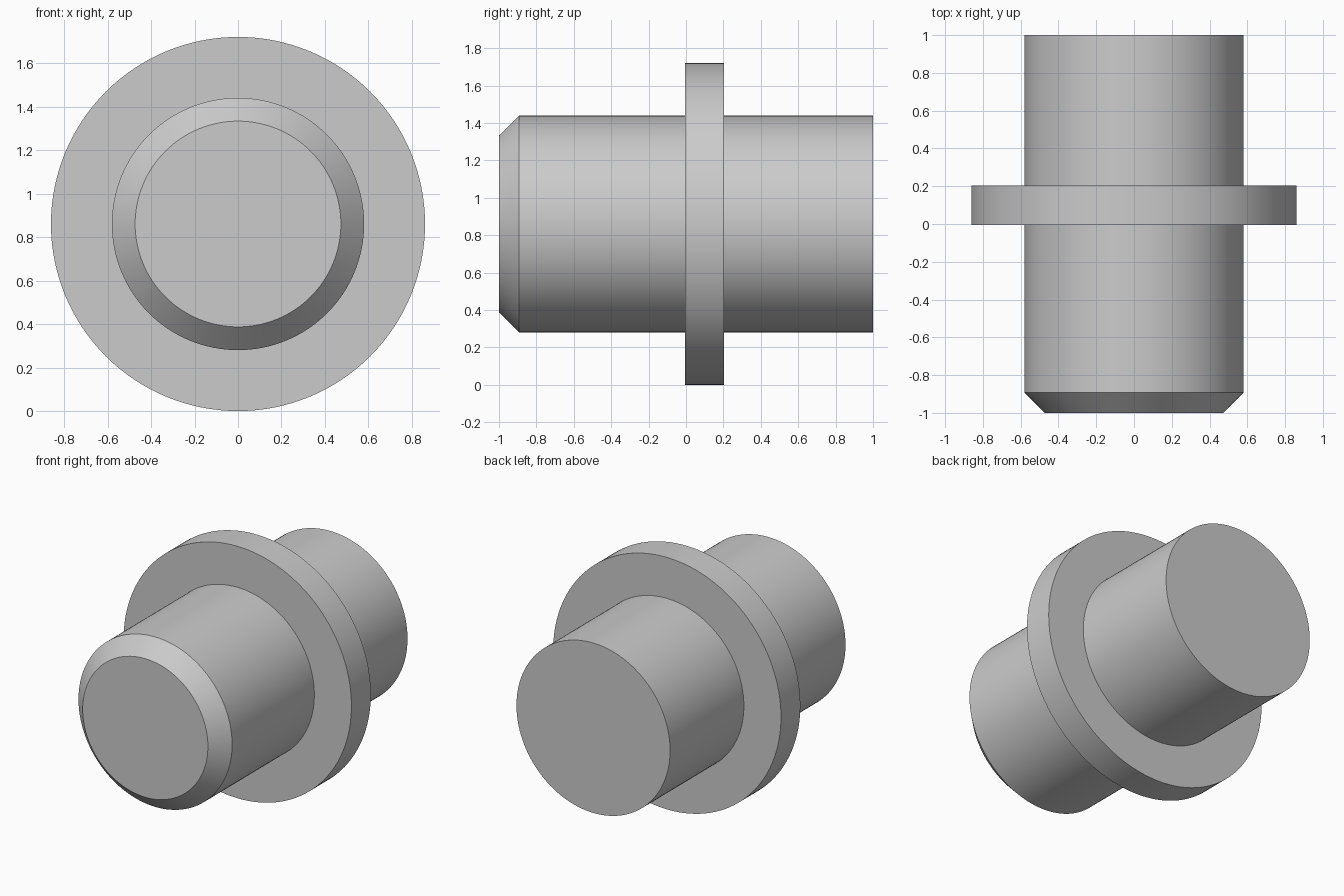
import bpy, bmesh, math
from mathutils import Matrix, Vector

cube = bpy.data.objects.get("Cube")
if cube:
    bpy.data.objects.remove(cube, do_unlink=True)

AXIS_Z = 0.86
SEGMENTS = 128

steel = bpy.data.materials.new("plain grey")
steel.use_nodes = True
grey = (0.6, 0.6, 0.6, 1)
steel.diffuse_color = grey
steel.node_tree.nodes["Principled BSDF"].inputs["Base Color"].default_value = grey


def turned_part(name, profile):
    """Lathe a (radius, y) profile around the horizontal shaft axis."""
    bm = bmesh.new()
    rings = []
    for radius, y in profile:
        ring = []
        for i in range(SEGMENTS):
            a = math.tau * i / SEGMENTS
            ring.append(bm.verts.new((radius * math.cos(a), y, AXIS_Z + radius * math.sin(a))))
        rings.append(ring)
    for lower, upper in zip(rings, rings[1:]):
        for i in range(SEGMENTS):
            j = (i + 1) % SEGMENTS
            bm.faces.new((lower[i], lower[j], upper[j], upper[i]))
    bm.faces.new(rings[0])
    bm.faces.new(rings[-1])
    bmesh.ops.recalc_face_normals(bm, faces=bm.faces)
    mesh = bpy.data.meshes.new(name)
    bm.to_mesh(mesh)
    bm.free()
    mesh.materials.append(steel)
    obj = bpy.data.objects.new(name, mesh)
    bpy.context.collection.objects.link(obj)
    bpy.ops.object.select_all(action="DESELECT")
    obj.select_set(True)
    bpy.context.view_layer.objects.active = obj
    bpy.ops.object.shade_smooth_by_angle(angle=math.radians(30))
    return obj


# Solid shaft with a chamfered front end
turned_part("shaft", [(0.473, -1), (0.58, -0.892), (0.58, 1)])

# Wide collar around the middle
turned_part("collar", [(0.86, -0.005), (0.86, 0.204)])
